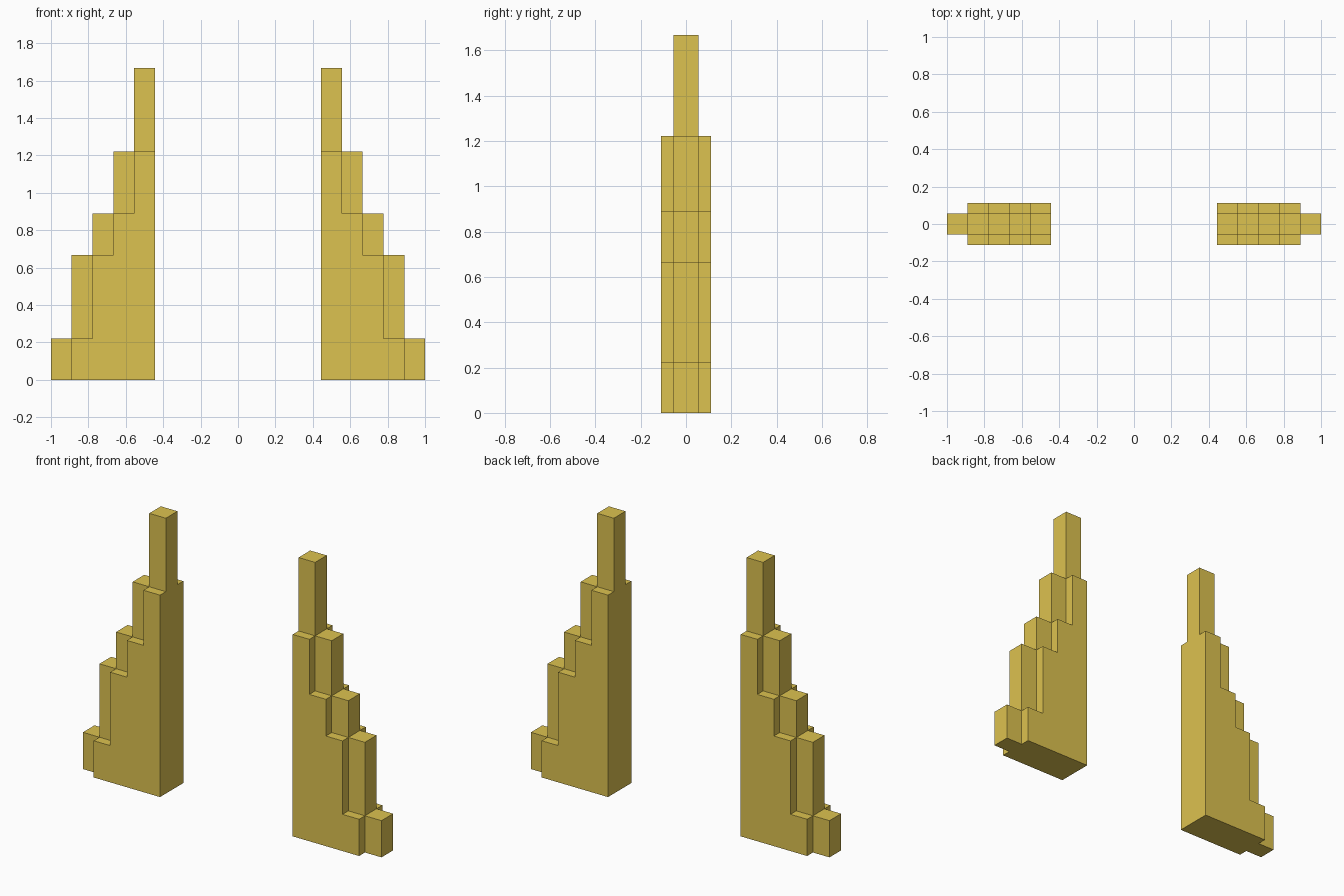
import bpy, bmesh

if "Cube" in bpy.data.objects:
    bpy.data.objects.remove(bpy.data.objects["Cube"])

U = 1 / 9                      # grid unit of the blocky model
LEVELS = [2, 6, 8, 11, 15]     # step heights from the outer end inwards

mat = bpy.data.materials.new("gold")
mat.diffuse_color = (0.72, 0.54, 0.08, 1)
mat.use_nodes = True
mat.node_tree.nodes["Principled BSDF"].inputs["Base Color"].default_value = mat.diffuse_color

bm = bmesh.new()
grid = {}


def vert(x, z):
    if (x, z) not in grid:
        grid[x, z] = bm.verts.new((x * U, -U / 2, z * U))
    return grid[x, z]


def face(points):
    bm.faces.new([vert(x, z) for x, z in points])


# Stepped body profile
body = [(4, 0), (8, 0)]
for i, h in enumerate(LEVELS[:-1]):
    body += [(8 - i, h), (7 - i, h)]
face(body)

# Narrow ridge blocks sitting in each step
low = 0
for i, h in enumerate(LEVELS):
    x = 8 - i
    face([(x, low), (x + 1, low), (x + 1, h), (x, h)])
    low = h

# Extrude everything to ridge thickness
ext = bmesh.ops.extrude_face_region(bm, geom=bm.faces[:], use_keep_orig=True)
new_verts = [g for g in ext["geom"] if isinstance(g, bmesh.types.BMVert)]
bmesh.ops.translate(bm, verts=new_verts, vec=(0, U, 0))
bmesh.ops.recalc_face_normals(bm, faces=bm.faces[:])

# Thicken the body on the front and back
caps = [f for f in bm.faces if len(f.verts) == len(body)]
for f in bmesh.ops.extrude_discrete_faces(bm, faces=caps)["faces"]:
    side = 1 if f.calc_center_median().y > 0 else -1
    bmesh.ops.translate(bm, verts=f.verts[:], vec=(0, side * U / 2, 0))
bmesh.ops.recalc_face_normals(bm, faces=bm.faces[:])

mesh = bpy.data.meshes.new("stepped_posts")
bm.to_mesh(mesh)
bm.free()
mesh.materials.append(mat)
posts = bpy.data.objects.new("stepped_posts", mesh)
bpy.context.collection.objects.link(posts)

# Matching post on the other side
mirror = posts.modifiers.new("mirror", "MIRROR")
mirror.use_axis = (True, False, False)
mirror.use_mirror_merge = False
